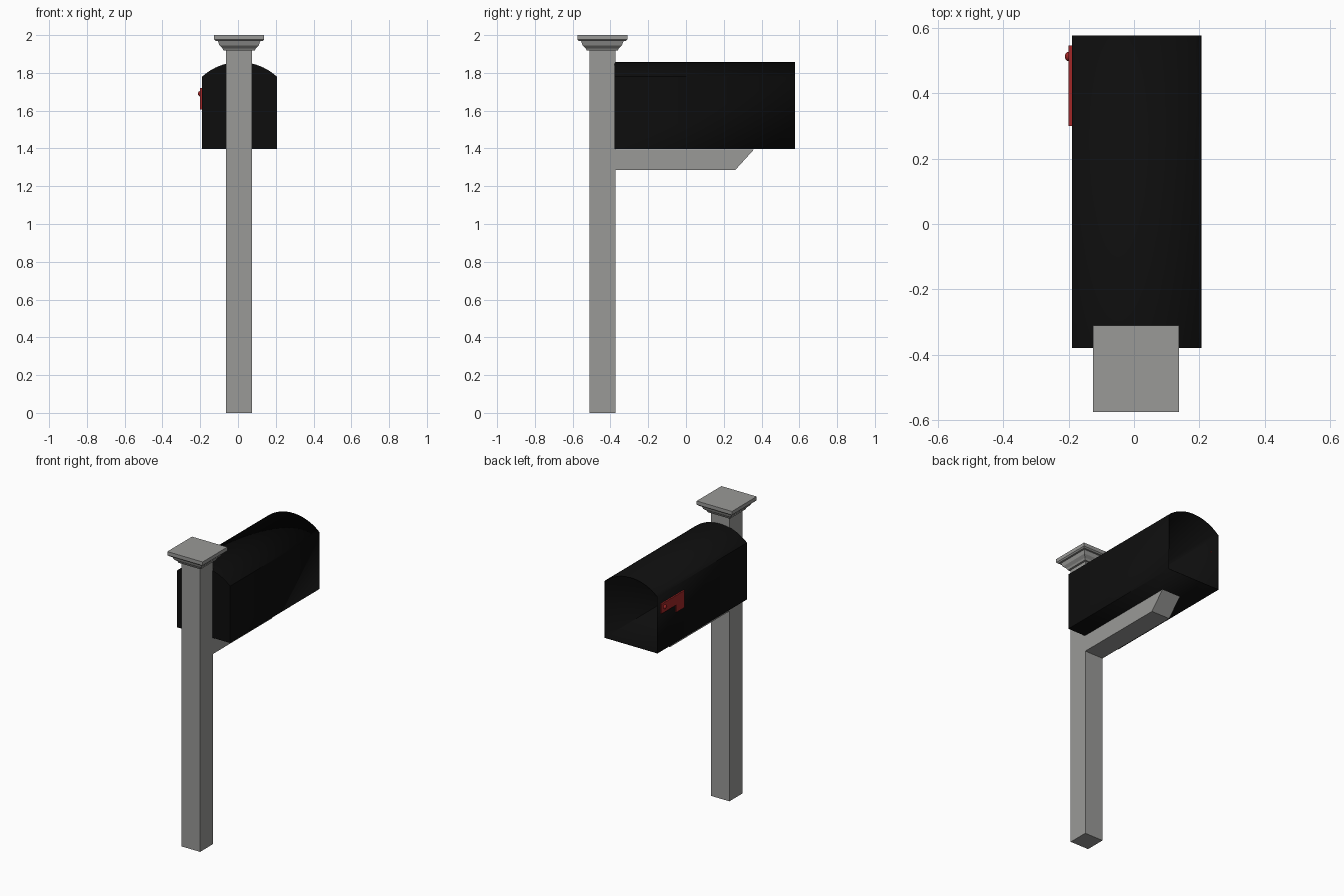
import bpy, bmesh, math
from mathutils import Vector

cube = bpy.data.objects.get("Cube")
if cube:
    bpy.data.objects.remove(cube, do_unlink=True)


def material(name, r, g, b):
    m = bpy.data.materials.new(name)
    m.use_nodes = True
    m.diffuse_color = (r, g, b, 1)
    bsdf = next(n for n in m.node_tree.nodes if n.type == 'BSDF_PRINCIPLED')
    bsdf.inputs["Base Color"].default_value = (r, g, b, 1)
    return m


GREY = material("weathered grey", 0.32, 0.32, 0.31)
BLACK = material("black", 0.004, 0.004, 0.004)
RED = material("flag red", 0.36, 0.02, 0.02)


def finish(name, bm, mat):
    bmesh.ops.recalc_face_normals(bm, faces=bm.faces)
    mesh = bpy.data.meshes.new(name)
    bm.to_mesh(mesh)
    bm.free()
    mesh.materials.append(mat)
    obj = bpy.data.objects.new(name, mesh)
    bpy.context.collection.objects.link(obj)
    return obj


def loft(name, rings, mat, cap_end=True):
    """Skin a list of equal-length point rings, closing the first and optionally the last."""
    bm = bmesh.new()
    loops = [[bm.verts.new(p) for p in ring] for ring in rings]
    n = len(loops[0])
    for a, b in zip(loops, loops[1:]):
        for i in range(n):
            j = (i + 1) % n
            bm.faces.new((a[i], a[j], b[j], b[i]))
    bm.faces.new(loops[0])
    if cap_end:
        bm.faces.new(loops[-1])
    return finish(name, bm, mat)


def square(cx, cy, half, z):
    return [(cx + sx * half, cy + sy * half, z)
            for sx, sy in ((-1, -1), (1, -1), (1, 1), (-1, 1))]


def side_prism(name, profile, x0, x1, mat):
    """Extrude a (y, z) profile across x."""
    return loft(name, [[(x, y, z) for y, z in profile] for x in (x0, x1)], mat)


def smooth(obj):
    bpy.ops.object.select_all(action='DESELECT')
    obj.select_set(True)
    bpy.context.view_layer.objects.active = obj
    bpy.ops.object.shade_smooth_by_angle(angle=math.radians(30))


# Post and moulded cap
PX, PY, PH = 0.006, -0.443, 0.069
loft("post", [square(PX, PY, PH, z) for z in (0, 1.93)], GREY)
cap_profile = [(0.082, 1.918), (0.088, 1.93), (0.104, 1.945), (0.112, 1.968),
               (0.124, 1.968), (0.132, 1.976), (0.132, 2.0)]
loft("post_cap", [square(PX, PY, h, z) for h, z in cap_profile], GREY)

# Support arm with a slanted end
side_prism("support_arm", [(PY + PH, 1.285), (0.26, 1.285), (0.36, 1.395), (PY + PH, 1.395)],
           PX - PH, PX + PH, GREY)

# Box shell: arched roof, closed at the post, open at the far end
CX, HALF, FLOOR, EAVE, RISE = 0.008, 0.198, 1.396, 1.78, 0.077
radius = (HALF ** 2 + RISE ** 2) / (2 * RISE)
spread = math.asin(HALF / radius)
SEG = 20
section = [(CX - HALF, FLOOR), (CX + HALF, FLOOR)]
for i in range(SEG + 1):
    a = spread * (1 - 2 * i / SEG)
    section.append((CX + radius * math.sin(a), EAVE + RISE - radius + radius * math.cos(a)))
box = loft("box_shell", [[(x, y, z) for x, z in section] for y in (-0.379, 0.576)],
           BLACK, cap_end=False)
# Make sure the shell faces outward before it is thickened inward
bm = bmesh.new()
bm.from_mesh(box.data)
bm.faces.ensure_lookup_table()
floor = min(bm.faces, key=lambda f: f.calc_center_median().z)
if floor.normal.z > 0:
    bmesh.ops.reverse_faces(bm, faces=bm.faces)
bm.to_mesh(box.data)
bm.free()
wall = box.modifiers.new("wall", 'SOLIDIFY')
wall.thickness = 0.005
wall.offset = -1
smooth(box)

# Signal flag: bar with a drop at one end, plus a pivot knob
WALL_X = CX - HALF
side_prism("signal_flag", [(0.30, 1.605), (0.385, 1.605), (0.385, 1.655), (0.545, 1.655),
                           (0.545, 1.72), (0.30, 1.72)], WALL_X - 0.01, WALL_X, RED)
bm = bmesh.new()
bmesh.ops.create_uvsphere(bm, u_segments=16, v_segments=8, radius=0.015)
for v in bm.verts:
    v.co = Vector((WALL_X - 0.008 + v.co.x * 0.9, 0.512 + v.co.y, 1.69 + v.co.z))
knob = finish("flag_knob", bm, RED)
smooth(knob)
